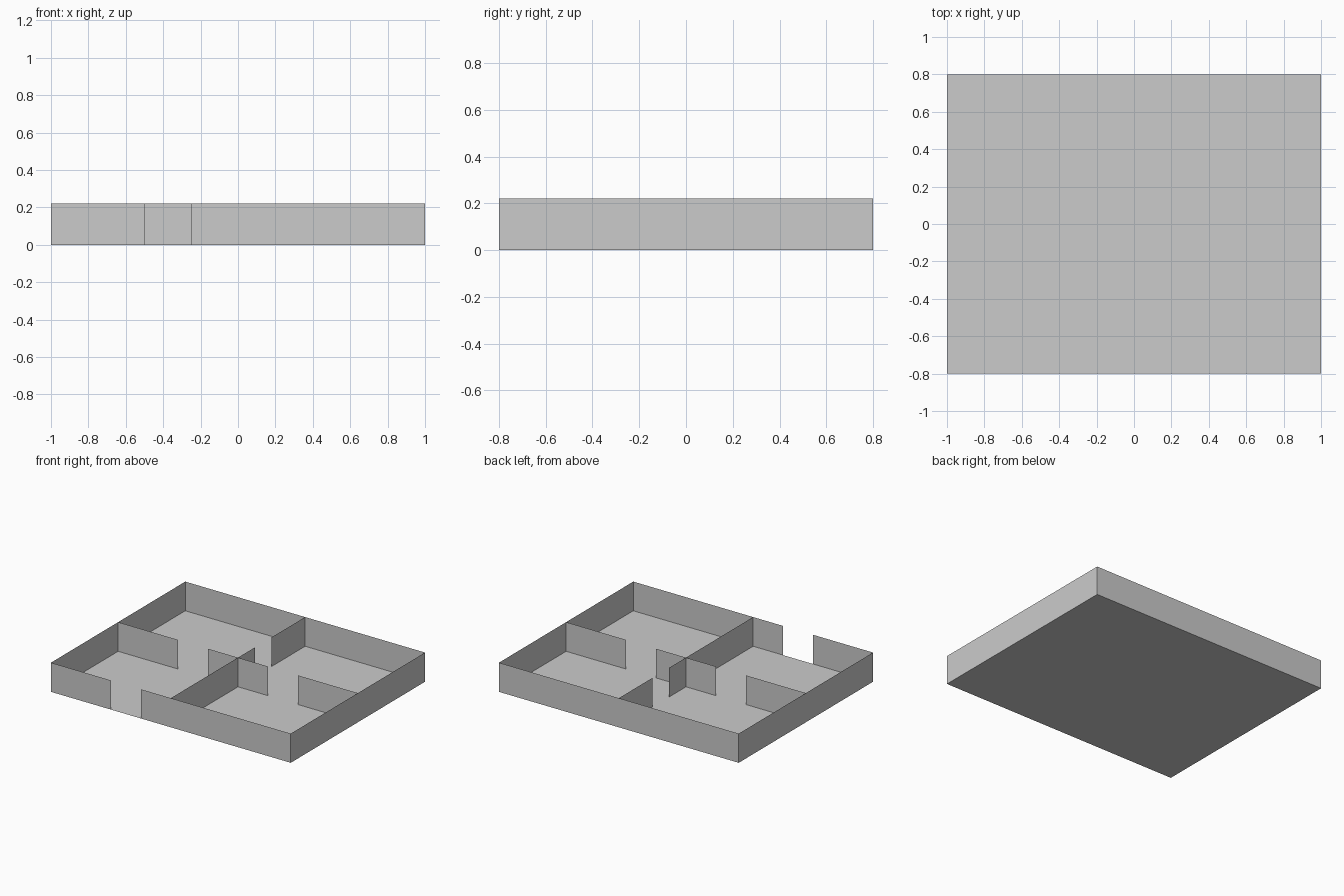
import bpy, bmesh

if "Cube" in bpy.data.objects:
    bpy.data.objects.remove(bpy.data.objects["Cube"])

HEIGHT = 0.22
X, Y = 1.0, 0.8


def make_object(name, quads):
    bm = bmesh.new()
    for quad in quads:
        bm.faces.new([bm.verts.new(p) for p in quad])
    bmesh.ops.remove_doubles(bm, verts=bm.verts, dist=1e-5)
    mesh = bpy.data.meshes.new(name)
    bm.to_mesh(mesh)
    bm.free()
    obj = bpy.data.objects.new(name, mesh)
    bpy.context.collection.objects.link(obj)
    return obj


def walls(name, *segments):
    """Paper-thin upright panels, each from (x0, y0) to (x1, y1)."""
    return make_object(name, [
        [(x0, y0, 0), (x1, y1, 0), (x1, y1, HEIGHT), (x0, y0, HEIGHT)]
        for x0, y0, x1, y1 in segments])


# Floor
make_object("floor", [[(-X, -Y, 0), (X, -Y, 0), (X, Y, 0), (-X, Y, 0)]])

# Outer walls, with the entrance gap in the front
walls("front_wall", (-X, -Y, -0.5, -Y), (-0.25, -Y, X, -Y))
walls("right_wall", (X, -Y, X, Y))
walls("back_wall", (X, Y, -X, Y))
walls("left_wall", (-X, Y, -X, -Y))

# Inner partitions with doorway gaps
walls("cross_partition", (-X, 0, -0.5, 0), (-0.25, 0, 0, 0),
      (0, 0, 0.25, 0), (0.5, 0, X, 0))
walls("long_partition", (0, -Y, 0, 0), (0, 0, 0, 0.2), (0, 0.4, 0, Y))
